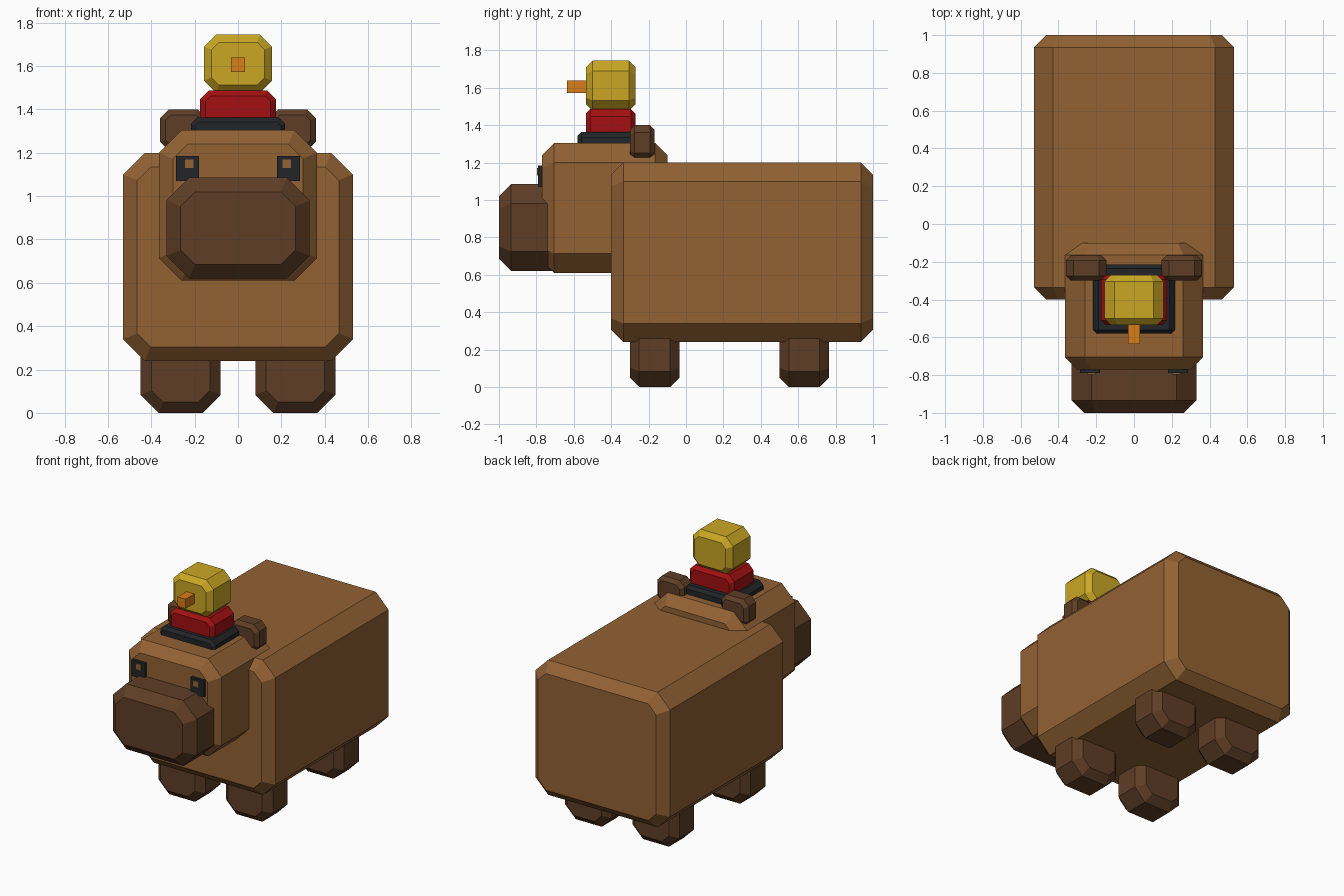
import bpy
import bmesh

cube = bpy.data.objects.get("Cube")
if cube:
    bpy.data.objects.remove(cube, do_unlink=True)


def material(name, rgb):
    mat = bpy.data.materials.new(name)
    mat.use_nodes = True
    colour = (*rgb, 1)
    mat.diffuse_color = colour
    mat.node_tree.nodes["Principled BSDF"].inputs["Base Color"].default_value = colour
    return mat


fur = material("fur brown", (0.29, 0.122, 0.034))
dark_fur = material("dark brown", (0.114, 0.048, 0.019))
black = material("black", (0.016, 0.018, 0.021))
red = material("red", (0.37, 0.005, 0.006))
yellow = material("yellow", (0.59, 0.39, 0.018))
orange = material("orange", (0.68, 0.205, 0.01))


def octagon(x, z, cut, inset):
    """Corner points of a rectangle with cut corners, shrunk evenly by inset."""
    x0, x1, z0, z1 = x[0] + inset, x[1] - inset, z[0] + inset, z[1] - inset
    c = cut - 0.586 * inset
    return [(x0 + c, z0), (x1 - c, z0), (x1, z0 + c), (x1, z1 - c),
            (x1 - c, z1), (x0 + c, z1), (x0, z1 - c), (x0, z0 + c)]


def block(name, x, y, z, mat, cut=0.0, inset=0.0):
    """Box along y; cut bevels its long edges, inset bevels both ends."""
    bm = bmesh.new()
    if cut:
        rings = []
        for py, i in ((y[0], inset), (y[0] + inset, 0), (y[1] - inset, 0), (y[1], inset)):
            rings.append([bm.verts.new((px, py, pz)) for px, pz in octagon(x, z, cut, i)])
        for a, b in zip(rings, rings[1:]):
            for k in range(8):
                n = (k + 1) % 8
                bm.faces.new((a[k], a[n], b[n], b[k]))
        bm.faces.new(rings[0])
        bm.faces.new(rings[-1])
    else:
        bmesh.ops.create_cube(bm, size=1)
        for v in bm.verts:
            v.co = [sum(r) / 2 + co * (r[1] - r[0]) for r, co in zip((x, y, z), v.co)]
    bmesh.ops.recalc_face_normals(bm, faces=bm.faces)
    mesh = bpy.data.meshes.new(name)
    bm.to_mesh(mesh)
    bm.free()
    mesh.materials.append(mat)
    obj = bpy.data.objects.new(name, mesh)
    bpy.context.collection.objects.link(obj)
    return obj


def pair(name, x, *args):
    """One block on each side of the body."""
    block("left_" + name, x, *args)
    block("right_" + name, (-x[1], -x[0]), *args)


# Body, head and muzzle
block("body", (-0.53, 0.53), (-0.4, 1), (0.24, 1.2), fur, 0.1, 0.065)
block("head", (-0.365, 0.365), (-0.77, -0.1), (0.61, 1.305), fur, 0.105, 0.065)
block("muzzle", (-0.33, 0.33), (-1, -0.6), (0.62, 1.085), dark_fur, 0.105, 0.065)

# Legs and ears
pair("front_leg", (0.08, 0.45), (-0.3, -0.035), (0, 0.36), dark_fur, 0.083, 0.05)
pair("back_leg", (0.08, 0.45), (0.5, 0.765), (0, 0.36), dark_fur, 0.083, 0.05)
pair("ear", (0.145, 0.36), (-0.3, -0.168), (1.21, 1.4), dark_fur, 0.04, 0.025)

# Eyes with small square pupils
pair("eye", (0.18, 0.285), (-0.79, -0.76), (1.07, 1.185), black)
pair("pupil", (0.205, 0.245), (-0.796, -0.788), (1.13, 1.17), fur)

# Little bird: black seat, red collar, yellow head and orange beak
block("bird_seat", (-0.218, 0.218), (-0.58, -0.215), (1.26, 1.363), black, 0.03, 0.02)
block("bird_collar", (-0.175, 0.175), (-0.535, -0.27), (1.31, 1.487), red, 0.04, 0.025)
block("bird_head", (-0.157, 0.157), (-0.535, -0.27), (1.477, 1.745), yellow, 0.055, 0.035)
block("bird_beak", (-0.032, 0.032), (-0.635, -0.5), (1.573, 1.64), orange)
